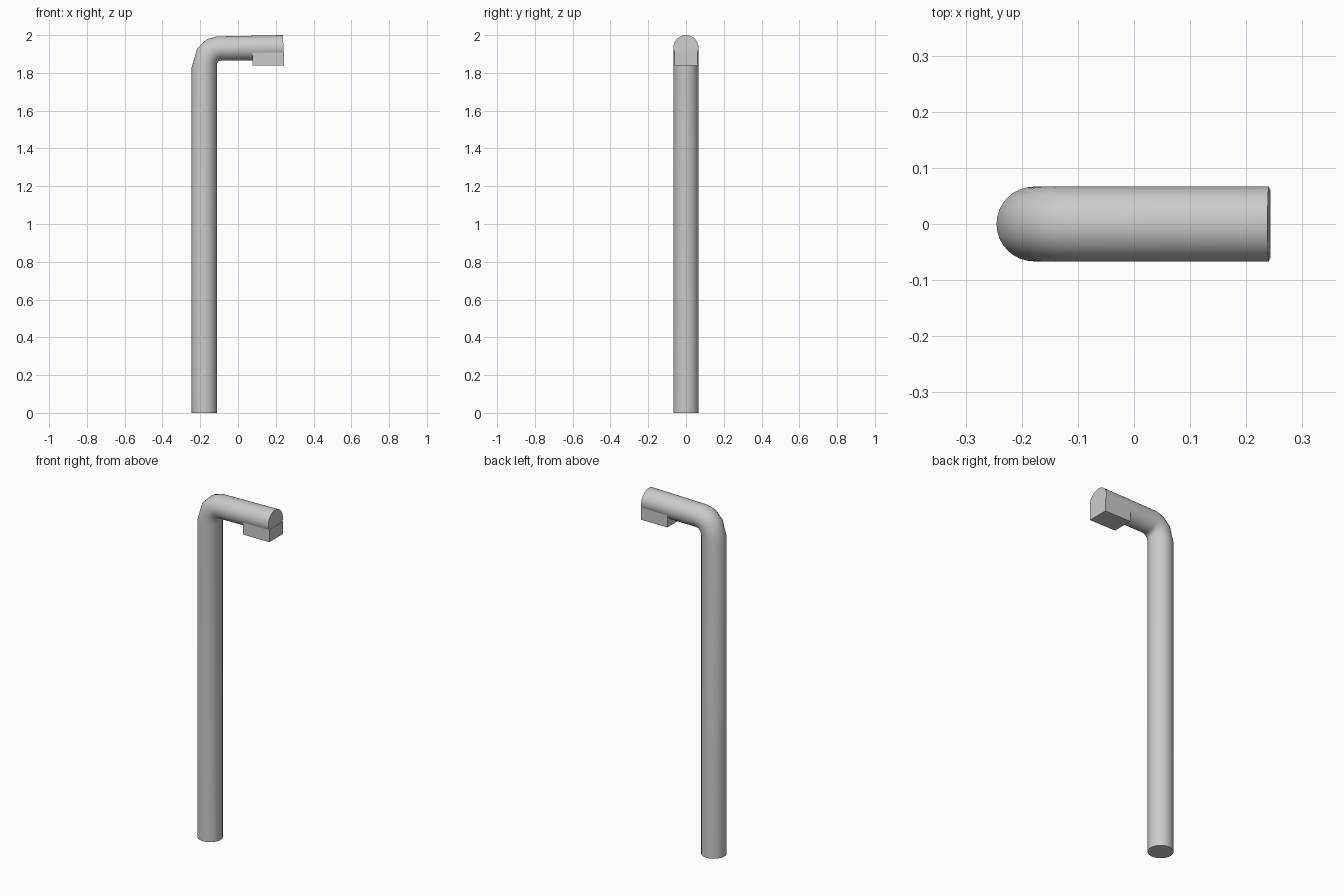
import bpy, bmesh, math
from mathutils import Vector

if "Cube" in bpy.data.objects:
    bpy.data.objects.remove(bpy.data.objects["Cube"])

SIDES = 32
RADIUS = 0.0665


def finish(name, bm):
    bmesh.ops.recalc_face_normals(bm, faces=bm.faces)
    mesh = bpy.data.meshes.new(name)
    bm.to_mesh(mesh)
    bm.free()
    obj = bpy.data.objects.new(name, mesh)
    bpy.context.collection.objects.link(obj)
    return obj


# Bent pole: each ring is given by its outer and inner (x, z) profile points
profile = [
    ((-0.245, 0.0), (-0.112, 0.0)),
    ((-0.245, 1.83), (-0.112, 1.838)),
    ((-0.216, 1.93), (-0.110, 1.852)),
    ((-0.165, 1.978), (-0.104, 1.861)),
    ((-0.112, 1.993), (-0.091, 1.865)),
    ((0.238, 2.0), (0.243, 1.868)),
]
bm = bmesh.new()
rings = []
for outer, inner in profile:
    o = Vector((outer[0], 0, outer[1]))
    i = Vector((inner[0], 0, inner[1]))
    mid, half = (o + i) / 2, (o - i) / 2
    ring = []
    for k in range(SIDES):
        a = 2 * math.pi * k / SIDES
        ring.append(bm.verts.new(mid + half * math.cos(a)
                                 + Vector((0, RADIUS * math.sin(a), 0))))
    rings.append(ring)
for r0, r1 in zip(rings, rings[1:]):
    for k in range(SIDES):
        n = (k + 1) % SIDES
        bm.faces.new((r0[k], r0[n], r1[n], r1[k]))
bm.faces.new(rings[0])
bm.faces.new(rings[-1])
pole = finish("bent_pole", bm)
bpy.context.view_layer.objects.active = pole
pole.select_set(True)
bpy.ops.object.shade_smooth_by_angle(angle=math.radians(40))

# Lamp housing: block under the free end of the arm
bm = bmesh.new()
bmesh.ops.create_cube(bm, size=1)
bmesh.ops.scale(bm, vec=(0.167, 0.123, 0.072), verts=bm.verts)
bmesh.ops.translate(bm, vec=(0.1595, 0, 1.874), verts=bm.verts)
finish("lamp_housing", bm)
